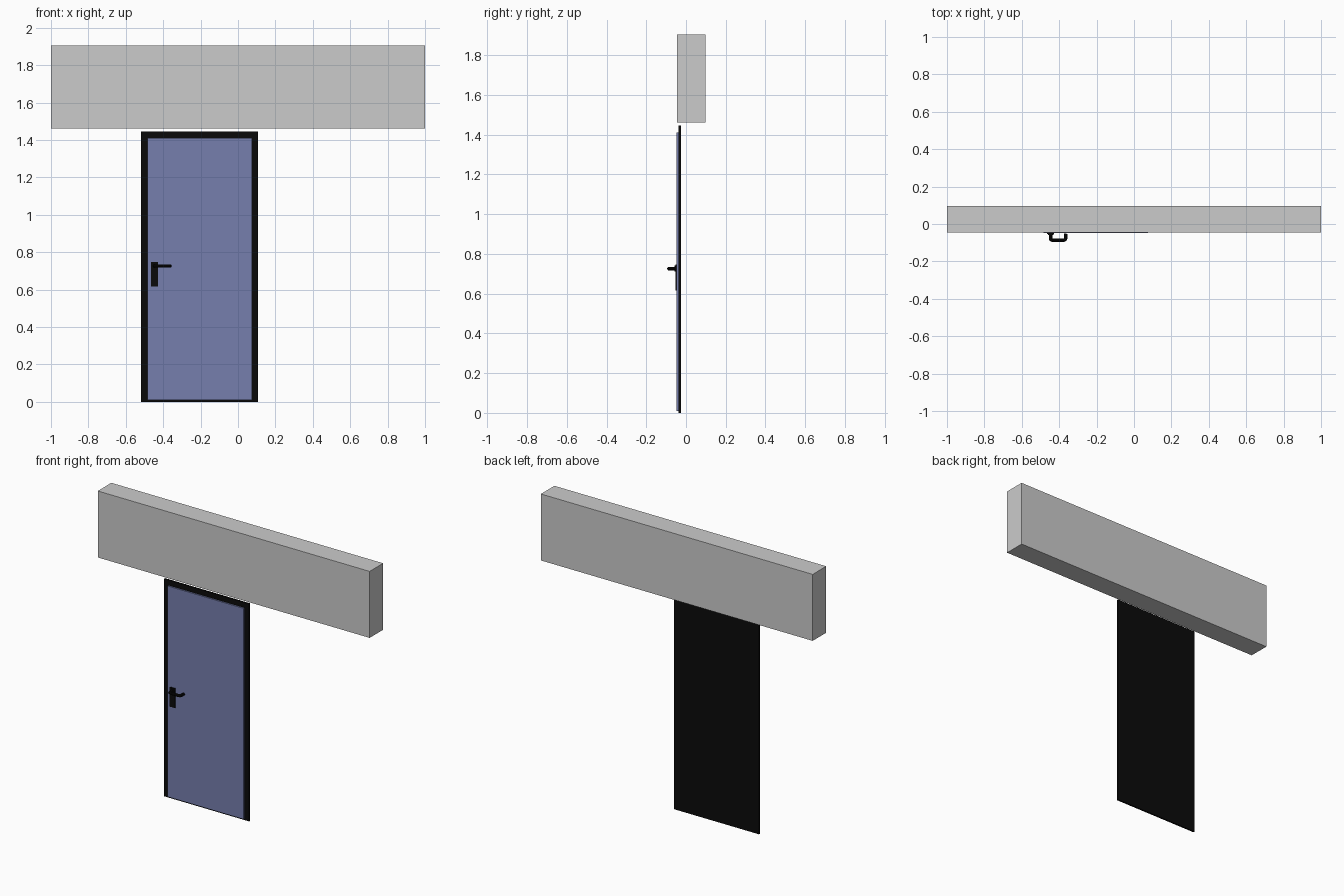
import bpy
from mathutils import Vector

if "Cube" in bpy.data.objects:
    bpy.data.objects.remove(bpy.data.objects["Cube"])


def material(name, color):
    m = bpy.data.materials.new(name)
    m.diffuse_color = color
    m.use_nodes = True
    m.node_tree.nodes["Principled BSDF"].inputs["Base Color"].default_value = m.diffuse_color
    return m


black = material("black", (0.003, 0.003, 0.003, 1))
blue = material("blue", (0.18, 0.21, 0.42, 1))


def box(name, lo, hi, mat=None):
    lo, hi = Vector(lo), Vector(hi)
    bpy.ops.mesh.primitive_cube_add(size=1, location=(lo + hi) / 2)
    ob = bpy.context.object
    ob.name = name
    ob.scale = hi - lo
    bpy.ops.object.transform_apply(location=False, rotation=False, scale=True)
    if mat:
        ob.data.materials.append(mat)
    return ob


# wall beam above the door
box("lintel", (-1, -0.045, 1.462), (1, 0.097, 1.904))

# thin backing that shows as the frame, with the leaf in front
box("door_frame", (-0.518, -0.037, 0), (0.108, -0.026, 1.446), black)
box("door_leaf", (-0.484, -0.047, 0.009), (0.074, -0.037, 1.411), blue)

# handle backplate
box("handle_plate", (-0.465, -0.053, 0.616), (-0.427, -0.046, 0.746), black)

# collar around the lever spindle
bpy.ops.mesh.primitive_cylinder_add(vertices=24, radius=0.015, depth=0.006,
                                    location=(-0.446, -0.055, 0.726), rotation=(1.5708, 0, 0))
collar = bpy.context.object
collar.name = "handle_collar"
collar.data.materials.append(black)
bpy.ops.object.shade_smooth_by_angle()

# lever: round bar bent out from the door, along, and back
path = [(-0.446, -0.048), (-0.446, -0.077), (-0.444, -0.083), (-0.438, -0.086),
        (-0.375, -0.086), (-0.368, -0.083), (-0.365, -0.077), (-0.364, -0.052)]
curve = bpy.data.curves.new("handle_lever", "CURVE")
curve.dimensions = "3D"
curve.bevel_depth = 0.0095
curve.bevel_resolution = 3
curve.use_fill_caps = True
spline = curve.splines.new("POLY")
spline.points.add(len(path) - 1)
for p, (x, y) in zip(spline.points, path):
    p.co = (x, y, 0.726, 1)
lever = bpy.data.objects.new("handle_lever", curve)
bpy.context.collection.objects.link(lever)
curve.materials.append(black)
bpy.ops.object.select_all(action="DESELECT")
lever.select_set(True)
bpy.context.view_layer.objects.active = lever
bpy.ops.object.convert(target="MESH")
bpy.ops.object.shade_smooth_by_angle()
